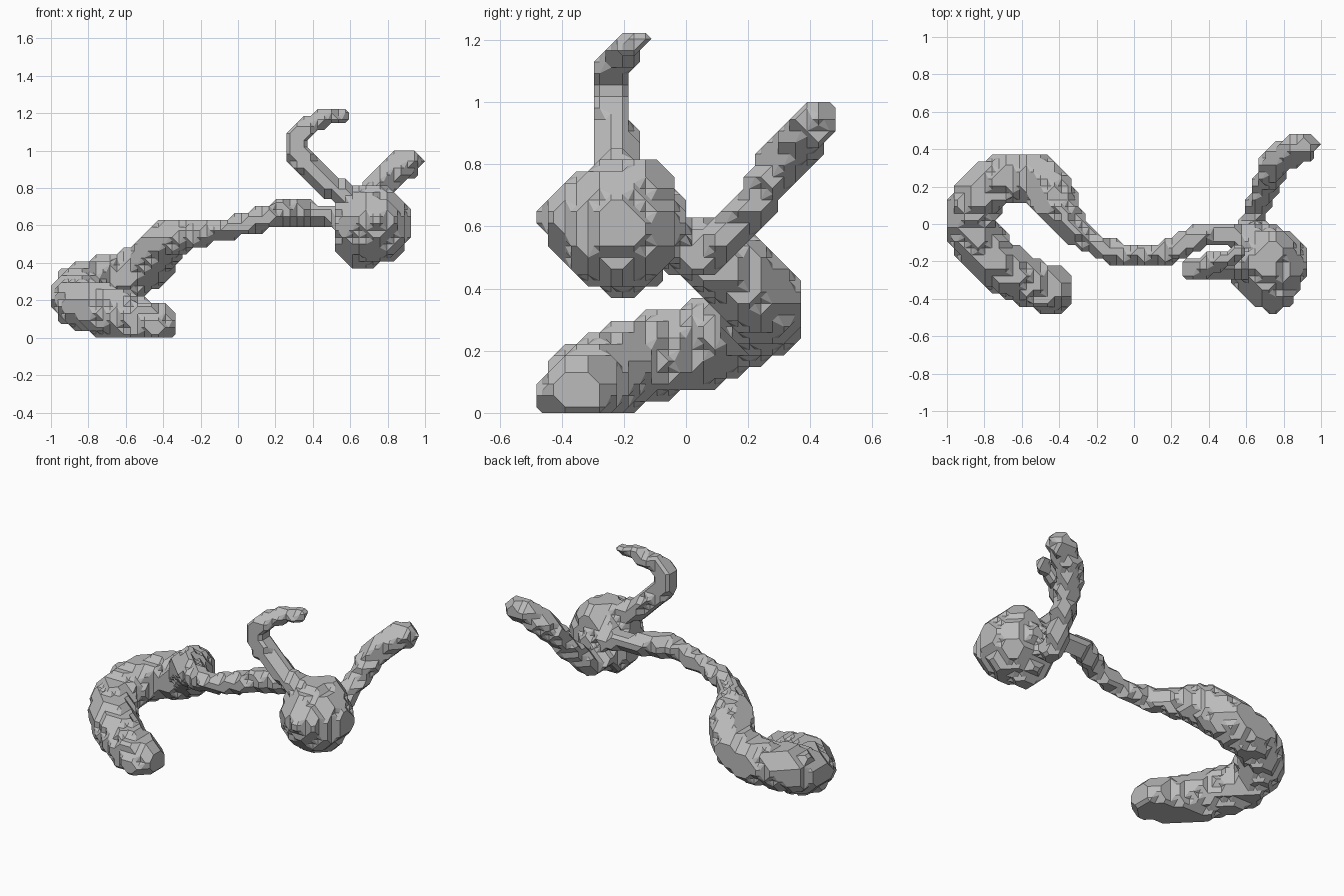
import bpy, bmesh, math
from itertools import product
from mathutils import Vector

cube = bpy.data.objects.get("Cube")
if cube:
    bpy.data.objects.remove(cube)

STEP = 2 / 54            # edge of one grid cell
ORIGIN = Vector((-1, -1, 0))

# Paths: x, y, z, radius
tail = [(-.45, -.35, .06, .13), (-.6, -.29, .11, .135), (-.76, -.18, .16, .14),
        (-.86, -.02, .2, .14), (-.84, .13, .26, .14), (-.74, .22, .3, .135),
        (-.6, .25, .33, .135), (-.48, .21, .4, .135), (-.41, .11, .49, .12),
        (-.33, -.01, .53, .085), (-.22, -.1, .55, .065), (-.1, -.15, .575, .06),
        (.02, -.165, .6, .06), (.15, -.155, .645, .063), (.27, -.11, .675, .07),
        (.38, -.06, .665, .06), (.48, -.055, .655, .055), (.62, -.08, .64, .07)]
horn = [(.64, -.21, .72, .09), (.54, -.22, .78, .07), (.43, -.23, .87, .068),
        (.34, -.24, .96, .068), (.31, -.245, 1.04, .066), (.36, -.23, 1.12, .062),
        (.44, -.2, 1.165, .052), (.52, -.17, 1.185, .042), (.58, -.15, 1.195, .03)]
arm = [(.68, -.15, .58, .09), (.63, -.04, .53, .068), (.65, .04, .51, .065),
       (.67, .12, .57, .065), (.71, .22, .68, .068), (.75, .31, .8, .078),
       (.83, .38, .895, .08), (.91, .415, .935, .075)]
head = [(.72, -.22, .6, .21), (.66, -.2, .53, .155), (.74, -.34, .62, .13),
        (.84, -.22, .58, .1), (.74, -.15, .7, .12)]


def smooth_path(points, steps=8):
    """Catmull-Rom samples through the points, radius included."""
    p = [Vector(q) for q in points]
    p = [2 * p[0] - p[1]] + p + [2 * p[-1] - p[-2]]
    for a, b, c, d in zip(p, p[1:], p[2:], p[3:]):
        for s in range(steps + 1):
            t = s / steps
            yield (2 * b + (c - a) * t + (2 * a - 5 * b + 4 * c - d) * t ** 2
                   + (3 * b - a - 3 * c + d) * t ** 3) / 2


filled = set()


def fill_ball(ball):
    """Mark every grid cell whose centre lies in the ball."""
    centre, r = (Vector(ball[:3]) - ORIGIN) / STEP, ball[3] / STEP
    spans = [range(max(0, math.floor(c - r)), math.ceil(c + r) + 1) for c in centre]
    for cell in product(*spans):
        if cell[0] < 54 and (Vector(cell) + Vector((.5, .5, .5)) - centre).length <= r:
            filled.add(cell)


for path in (tail, horn, arm):
    for ball in smooth_path(path):
        fill_ball(ball)
for ball in head:
    fill_ball(ball)

# Bevelled skin between cell centres, one small hull per corner pattern
corners = list(product((0, 1), repeat=3))
patterns = {}


def skin(pattern):
    if pattern not in patterns:
        inside = {c for c, on in zip(corners, pattern) if on}
        points = {tuple(2 * v for v in c) for c in inside}
        for c in inside:
            for axis in range(3):
                n = list(c)
                n[axis] = 1 - n[axis]
                if tuple(n) not in inside:
                    points.add(tuple(a + b for a, b in zip(c, n)))
        hull = bmesh.new()
        for p in sorted(points):
            hull.verts.new(p)
        bmesh.ops.convex_hull(hull, input=hull.verts[:])
        patterns[pattern] = [
            [tuple(round(x) for x in v.co) for v in f.verts] for f in hull.faces
            if not any(all(round(v.co[a]) == side for v in f.verts)
                       for a in range(3) for side in (0, 2))]
        hull.free()
    return patterns[pattern]


blocks = {tuple(a - b for a, b in zip(cell, c)) for cell in filled for c in corners}
bm = bmesh.new()
shared = {}


def vertex(key):
    if key not in shared:
        shared[key] = bm.verts.new(ORIGIN + (Vector(key) + Vector((1, 1, 1))) * STEP / 2)
    return shared[key]


for block in sorted(blocks):
    pattern = tuple(tuple(a + b for a, b in zip(block, c)) in filled for c in corners)
    if all(pattern):
        continue
    for face in skin(pattern):
        verts = [vertex(tuple(2 * a + b for a, b in zip(block, p))) for p in face]
        if not bm.faces.get(verts):
            bm.faces.new(verts)

bmesh.ops.recalc_face_normals(bm, faces=bm.faces[:])
bmesh.ops.dissolve_limit(bm, angle_limit=math.radians(1),
                         verts=bm.verts[:], edges=bm.edges[:])
mesh = bpy.data.meshes.new("branching_body")
bm.to_mesh(mesh)
bm.free()

# Plain grey
grey = bpy.data.materials.new("grey")
grey.use_nodes = True
colour = (.5, .5, .5, 1)
grey.diffuse_color = colour
grey.node_tree.nodes["Principled BSDF"].inputs["Base Color"].default_value = colour
mesh.materials.append(grey)
body = bpy.data.objects.new("branching_body", mesh)
bpy.context.collection.objects.link(body)
